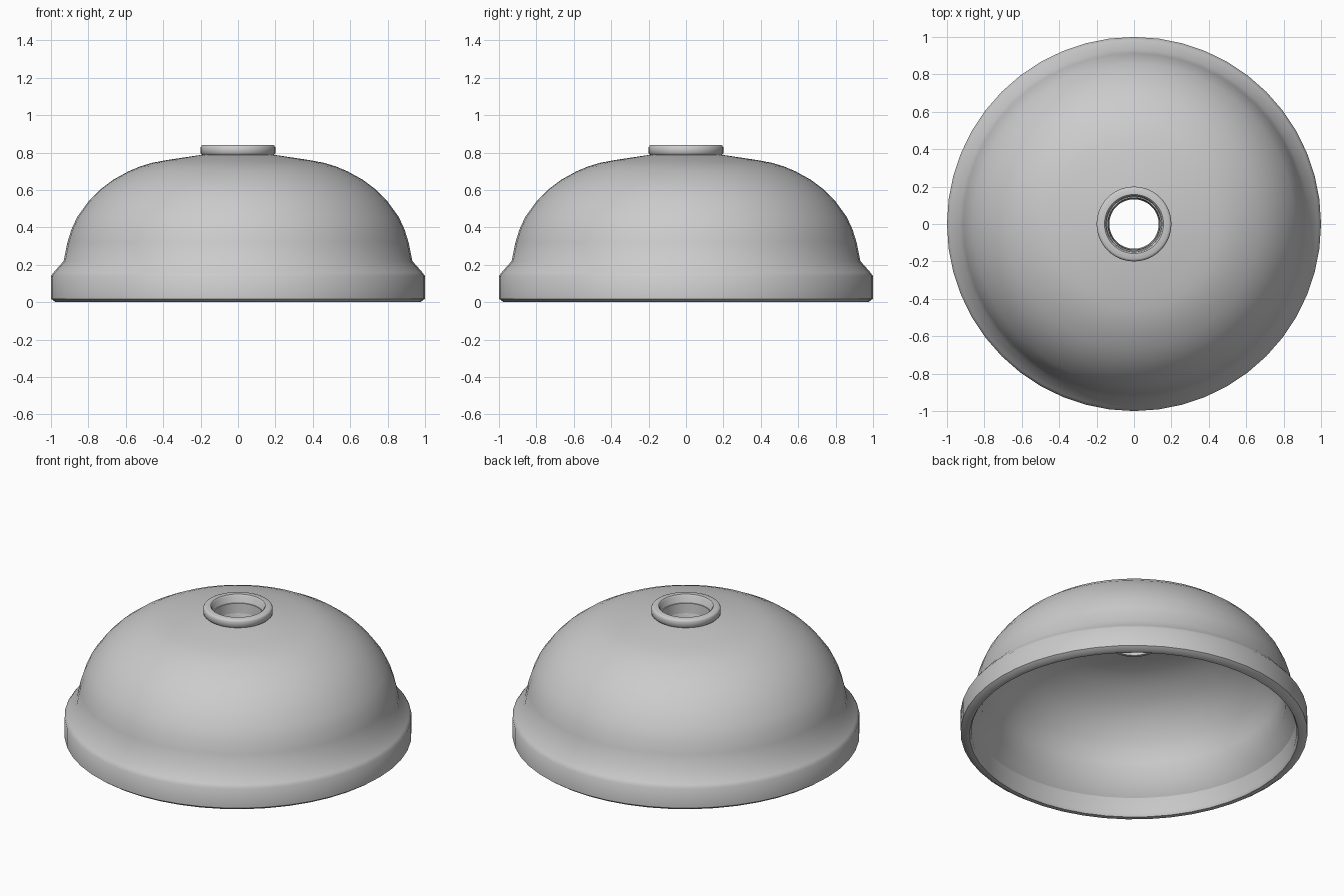
import bpy, bmesh
from math import radians, tau
from mathutils import Vector

cube = bpy.data.objects.get("Cube")
if cube:
    bpy.data.objects.remove(cube, do_unlink=True)

SEGMENTS = 48
THICKNESS = 0.062

# Plain grey finish
grey = bpy.data.materials.new("plain_grey")
grey.use_nodes = True
color = (0.6, 0.6, 0.6, 1)
grey.diffuse_color = color
grey.node_tree.nodes["Principled BSDF"].inputs["Base Color"].default_value = color


def inset(profile, distance):
    """Offset an upward-running profile towards the axis, mitring its corners."""
    points = [Vector(p) for p in profile]
    normals = []
    for a, b in zip(points, points[1:]):
        d = (b - a).normalized()
        normals.append(Vector((-d.y, d.x)))
    before = normals[:1] + normals
    after = normals + normals[-1:]
    return [tuple(p + (m + n) * distance / (1 + m.dot(n)))
            for p, m, n in zip(points, before, after)]


def lathe(name, profile, angle):
    """Spin a closed (radius, height) profile around z."""
    bm = bmesh.new()
    verts = [bm.verts.new((r, 0, z)) for r, z in profile]
    edges = [bm.edges.new((verts[i - 1], verts[i])) for i in range(len(verts))]
    bmesh.ops.spin(bm, geom=verts + edges, cent=(0, 0, 0), axis=(0, 0, 1),
                   angle=tau, steps=SEGMENTS, use_merge=True)
    bmesh.ops.remove_doubles(bm, verts=bm.verts, dist=1e-4)
    bmesh.ops.recalc_face_normals(bm, faces=bm.faces)
    mesh = bpy.data.meshes.new(name)
    bm.to_mesh(mesh)
    bm.free()
    mesh.materials.append(grey)
    obj = bpy.data.objects.new(name, mesh)
    bpy.context.collection.objects.link(obj)
    bpy.ops.object.select_all(action="DESELECT")
    obj.select_set(True)
    bpy.context.view_layer.objects.active = obj
    bpy.ops.object.shade_smooth_by_angle(angle=radians(angle))


# Domed shade: bevelled rim, outer skin up to the crown, inner skin back down
outer = [(1, 0.018), (1, 0.14), (0.985, 0.16), (0.932, 0.22), (0.912, 0.32),
         (0.89, 0.39), (0.86, 0.455), (0.8, 0.538), (0.74, 0.6), (0.67, 0.653),
         (0.585, 0.7), (0.52, 0.727), (0.46, 0.745), (0.38, 0.76),
         (0.2, 0.787), (0.14, 0.79)]
inner = inset(outer, THICKNESS)[::-1]
lathe("dome_shade", [(0.948, 0), (0.975, 0)] + outer + inner, 45)

# Flanged sleeve through the top opening, reaching down inside the shade
sleeve = [(0.132, 0.605), (0.15, 0.605), (0.15, 0.77), (0.188, 0.785),
          (0.2, 0.797), (0.2, 0.828), (0.195, 0.836), (0.187, 0.84),
          (0.158, 0.84), (0.15, 0.832)]
lathe("top_sleeve", sleeve, 45)
